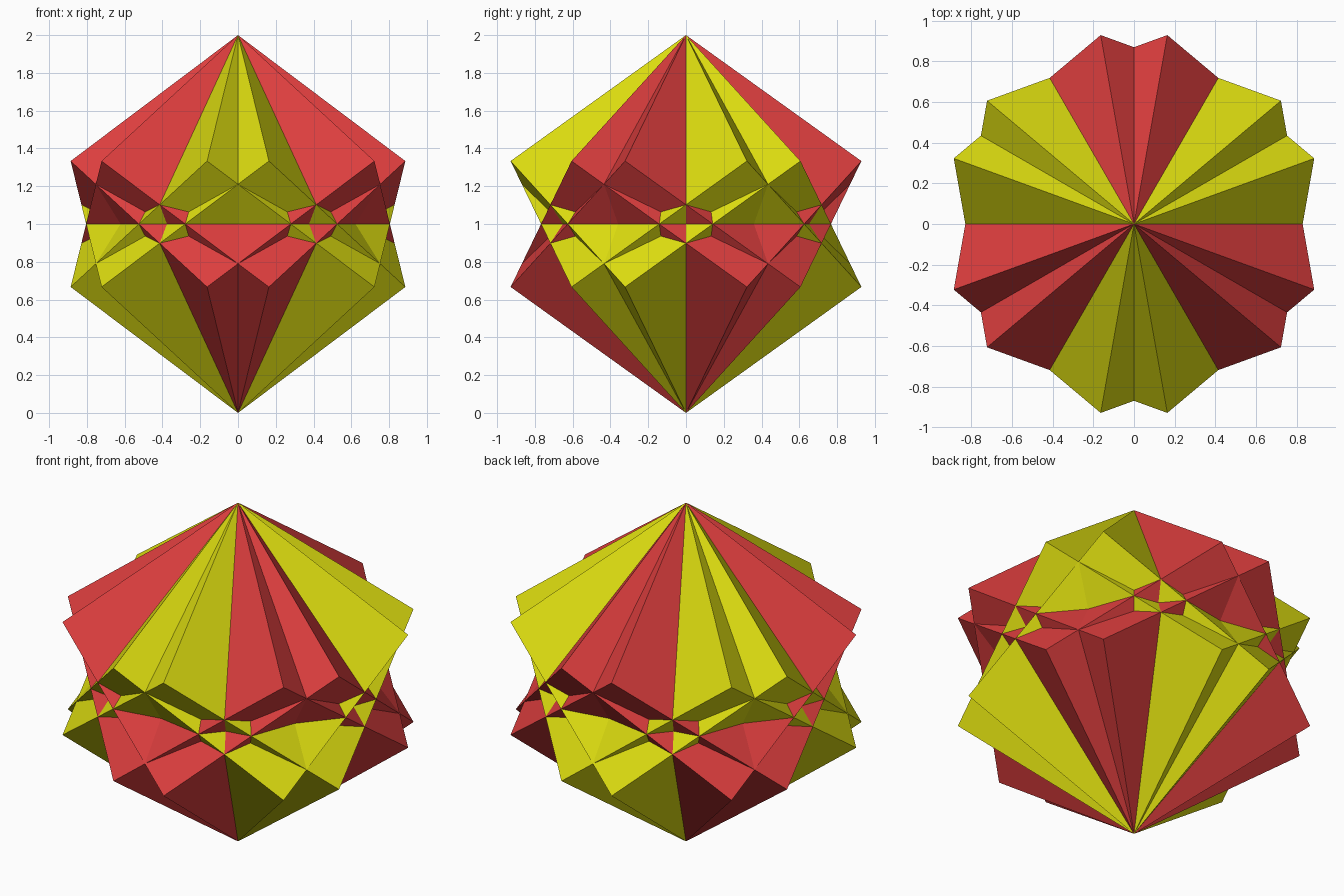
import bpy, bmesh, math
from mathutils import Matrix

if "Cube" in bpy.data.objects:
    bpy.data.objects.remove(bpy.data.objects["Cube"])


def material(name, colour):
    m = bpy.data.materials.new(name)
    m.diffuse_color = (*colour, 1)
    m.use_nodes = True
    m.node_tree.nodes["Principled BSDF"].inputs["Base Color"].default_value = m.diffuse_color
    return m


yellow = material("yellow", (0.72, 0.72, 0.005))
red = material("red", (0.72, 0.048, 0.048))

# Stand a cube on one corner, with an upper corner pointing along +y
STAND = Matrix.Rotation(math.atan(math.sqrt(2)), 4, 'X') @ Matrix.Rotation(math.pi / 4, 4, 'Z')


def corner_cube(name, angle, mat):
    """Cube with a vertical diagonal of 2 and an upper corner at the given angle."""
    turn = Matrix.Rotation(math.radians(angle - 90), 4, 'Z')
    bm = bmesh.new()
    bmesh.ops.create_cube(bm, size=2 / math.sqrt(3),
                          matrix=Matrix.Translation((0, 0, 1)) @ turn @ STAND)
    mesh = bpy.data.meshes.new(name)
    bm.to_mesh(mesh)
    bm.free()
    mesh.materials.append(mat)
    bpy.context.collection.objects.link(bpy.data.objects.new(name, mesh))


# Four interpenetrating cubes sharing the vertical diagonal
for i, (angle, mat) in enumerate([(20, yellow), (40, yellow), (80, red), (100, red)]):
    corner_cube(f"{mat.name}_cube_{i % 2 + 1}", angle, mat)
